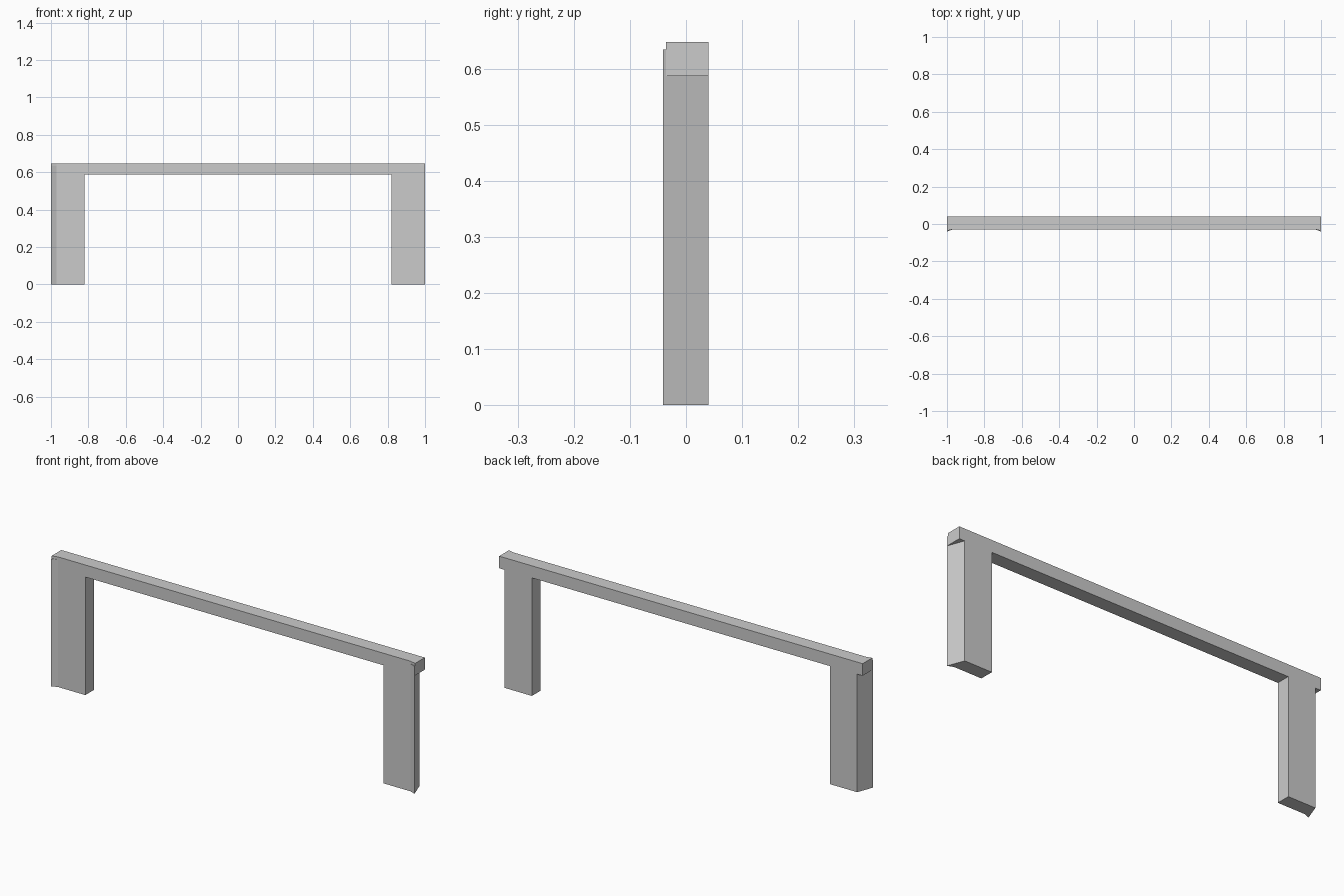
import bpy, bmesh

if "Cube" in bpy.data.objects:
    bpy.data.objects.remove(bpy.data.objects["Cube"])


def prism(name, plan, z0, z1):
    """Extrude a plan outline from z0 to z1."""
    bm = bmesh.new()
    face = bm.faces.new([bm.verts.new((x, y, z0)) for x, y in plan])
    ext = bmesh.ops.extrude_face_region(bm, geom=[face])
    top = [g for g in ext["geom"] if isinstance(g, bmesh.types.BMVert)]
    bmesh.ops.translate(bm, verts=top, vec=(0, 0, z1 - z0))
    bmesh.ops.recalc_face_normals(bm, faces=bm.faces)
    me = bpy.data.meshes.new(name)
    bm.to_mesh(me)
    bm.free()
    ob = bpy.data.objects.new(name, me)
    bpy.context.collection.objects.link(ob)
    return ob


FRONT, BACK = -0.029, 0.04

# Lintel across the top, with slightly flared front corners
prism("lintel", [(-1, BACK), (-1, -0.036), (-0.97, FRONT),
                 (0.97, FRONT), (1, -0.036), (1, BACK)], 0.587, 0.647)

# Legs: outer side splays forward to a sharp corner
for side, s in (("left", -1), ("right", 1)):
    plan = [(0.82, FRONT), (0.97, FRONT), (1, -0.041), (0.97, BACK), (0.82, BACK)]
    prism(side + "_leg", [(s * x, y) for x, y in plan], 0, 0.634)
